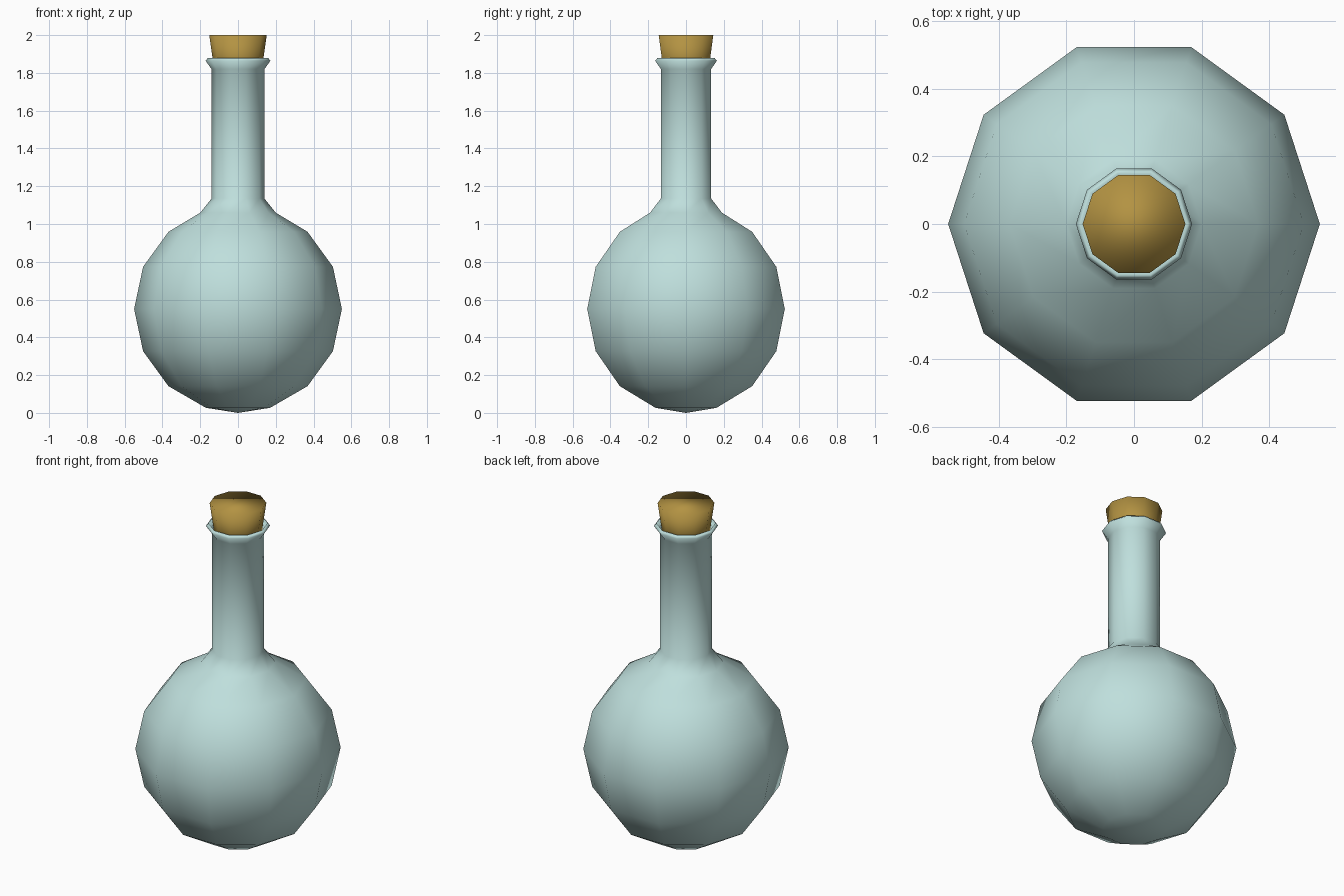
import bpy, bmesh, math

if "Cube" in bpy.data.objects:
    bpy.data.objects.remove(bpy.data.objects["Cube"])

SIDES = 10


def material(name, rgb):
    m = bpy.data.materials.new(name)
    m.diffuse_color = (*rgb, 1.0)
    m.use_nodes = True
    m.node_tree.nodes["Principled BSDF"].inputs["Base Color"].default_value = m.diffuse_color
    return m


def lathe(name, profile, mat):
    """Revolve (radius, z) points; radius 0 becomes a pole, open ends are capped."""
    bm = bmesh.new()
    rings = []
    for r, z in profile:
        if r == 0:
            rings.append([bm.verts.new((0, 0, z))])
        else:
            rings.append([bm.verts.new((r * math.cos(i * math.tau / SIDES),
                                        r * math.sin(i * math.tau / SIDES), z))
                          for i in range(SIDES)])
    for a, b in zip(rings, rings[1:]):
        for i in range(SIDES):
            j = (i + 1) % SIDES
            if len(a) == 1:
                bm.faces.new((a[0], b[j], b[i]))
            elif len(b) == 1:
                bm.faces.new((a[i], a[j], b[0]))
            else:
                bm.faces.new((a[i], a[j], b[j], b[i]))
    if len(rings[0]) > 1:
        bm.faces.new(rings[0][::-1])
    if len(rings[-1]) > 1:
        bm.faces.new(rings[-1])
    for f in bm.faces:
        f.smooth = True
    me = bpy.data.meshes.new(name)
    bm.to_mesh(me)
    bm.free()
    me.materials.append(mat)
    ob = bpy.data.objects.new(name, me)
    bpy.context.collection.objects.link(ob)
    return ob


glass = material("pale blue glass", (0.52, 0.74, 0.72))
cork = material("cork brown", (0.45, 0.29, 0.055))

# Round flask body: rings on a sphere of radius 0.55
R = 0.55
body = [(0, 0.0)] + [(R * math.sin(math.radians(a)), R - R * math.cos(math.radians(a)))
                     for a in (18, 42, 66, 90, 114, 138)]
# Shoulder, neck, flared lip and inside of the mouth
neck = [(0.20, 1.06), (0.14, 1.135), (0.14, 1.82), (0.172, 1.865),
        (0.158, 1.88), (0.132, 1.84), (0.125, 1.70)]
lathe("flask", body + neck, glass)

# Tapered stopper
lathe("stopper", [(0.118, 1.76), (0.152, 2.0)], cork)
